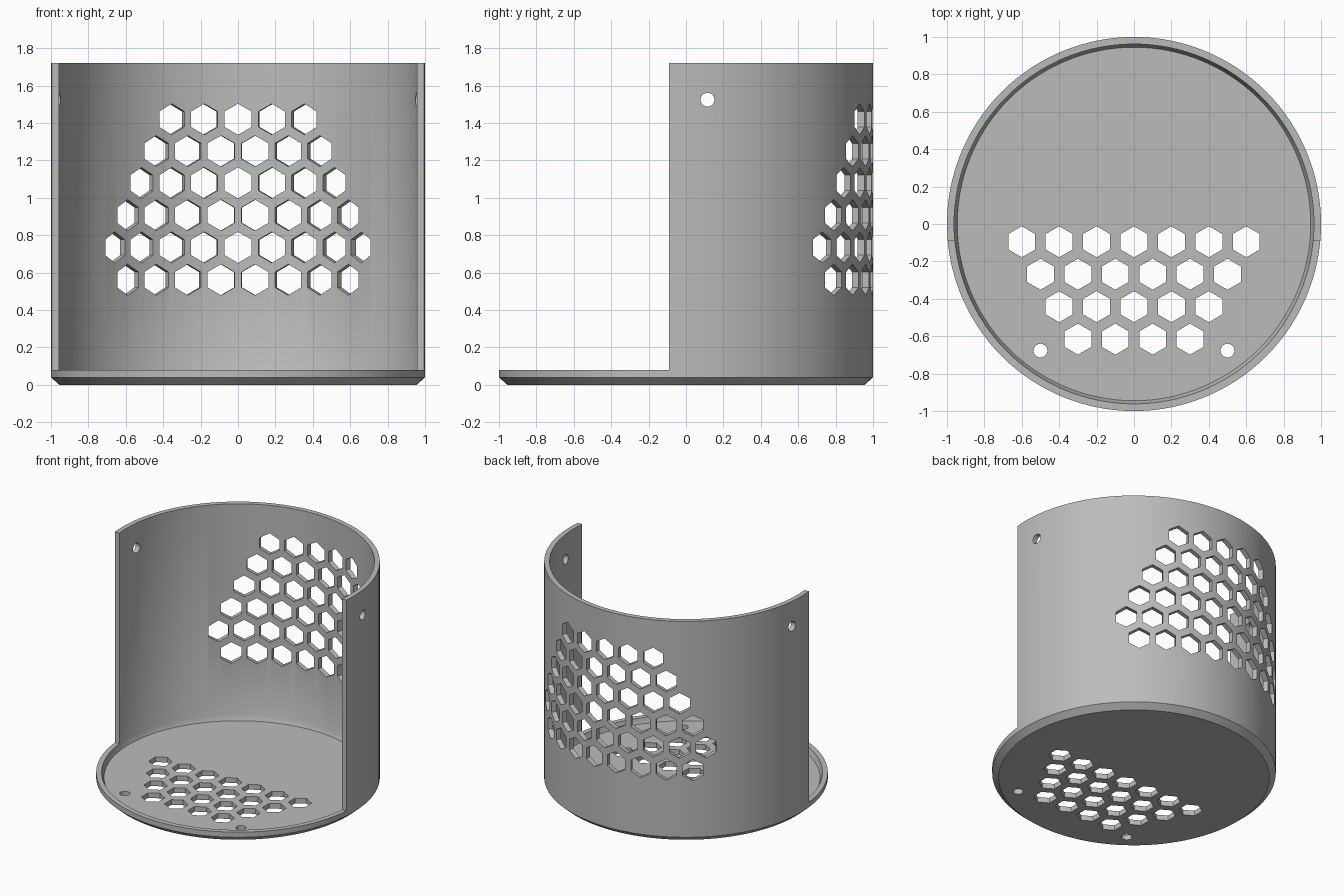
import bpy, bmesh, math
from mathutils import Matrix, Vector

if "Cube" in bpy.data.objects:
    bpy.data.objects.remove(bpy.data.objects["Cube"])

SEGS = 128
HEX_R = 0.083


def finish(name, bm):
    bmesh.ops.recalc_face_normals(bm, faces=bm.faces)
    mesh = bpy.data.meshes.new(name)
    bm.to_mesh(mesh)
    bm.free()
    obj = bpy.data.objects.new(name, mesh)
    bpy.context.collection.objects.link(obj)
    return obj


def prism(bm, sides, radius, depth, matrix):
    bmesh.ops.create_cone(bm, cap_ends=True, segments=sides, radius1=radius,
                          radius2=radius, depth=depth, matrix=matrix)


def cut(obj, cutter):
    cutter.hide_render = True
    mod = obj.modifiers.new("cut", 'BOOLEAN')
    mod.operation = 'DIFFERENCE'
    mod.solver = 'EXACT'
    mod.object = cutter
    bpy.context.view_layer.objects.active = obj
    bpy.ops.object.modifier_apply(modifier=mod.name)
    bpy.data.objects.remove(cutter)


# Round cup: chamfered base, recessed floor and thin wall, turned about z
profile = [(0, 0), (0.955, 0), (1, 0.04), (1, 0.08), (1, 1.72),
           (0.962, 1.72), (0.962, 0.08), (0.945, 0.04), (0, 0.04)]
bm = bmesh.new()
verts = [bm.verts.new((r, 0, z)) for r, z in profile]
edges = [bm.edges.new(pair) for pair in zip(verts, verts[1:])]
bmesh.ops.spin(bm, geom=verts + edges, cent=(0, 0, 0), axis=(0, 0, 1),
               angle=math.tau, steps=SEGS)
bmesh.ops.remove_doubles(bm, verts=bm.verts, dist=1e-4)
holder = finish("perforated_holder", bm)

# Open front: remove the wall ahead of y = -0.09, leaving the low rim
bm = bmesh.new()
bmesh.ops.create_cube(bm, size=1, matrix=Matrix.Translation((0, -1.09, 1.08))
                      @ Matrix.Diagonal((3, 2, 2, 1)))
cut(holder, finish("front_cutter", bm))

# Wall honeycomb: rows set around the back, each hole pointing outward
bm = bmesh.new()
for z, count in zip((1.42, 1.25, 1.08, 0.907, 0.735, 0.562), (5, 6, 7, 8, 9, 8)):
    for i in range(count):
        angle = math.radians(10.8) * (i - (count - 1) / 2)
        out = Vector((math.sin(angle), math.cos(angle), 0))
        side = Vector((0, 0, 1)).cross(out)
        turn = Matrix((side, (0, 0, 1), out)).transposed().to_4x4()
        prism(bm, 6, HEX_R, 0.3, Matrix.Translation(out + Vector((0, 0, z))) @ turn)

# Floor honeycomb
for row, count in enumerate((7, 6, 5, 4)):
    for i in range(count):
        x = 0.2 * (i - (count - 1) / 2)
        prism(bm, 6, HEX_R, 0.3, Matrix.Translation((x, -0.095 - 0.1735 * row, 0)))

# Round screw holes in the floor and through both side walls
for s in (-1, 1):
    prism(bm, 32, 0.037, 0.3, Matrix.Translation((s * 0.5, -0.677, 0)))
    prism(bm, 32, 0.037, 0.3, Matrix.Translation((s, 0.115, 1.525))
          @ Matrix.Rotation(math.pi / 2, 4, 'Y'))
cut(holder, finish("hole_cutter", bm))

# Plain grey finish, smooth round walls with crisp edges
grey = bpy.data.materials.new("grey")
grey.diffuse_color = (0.5, 0.5, 0.5, 1)
grey.use_nodes = True
grey.node_tree.nodes["Principled BSDF"].inputs["Base Color"].default_value = grey.diffuse_color
holder.data.materials.clear()
holder.data.materials.append(grey)
bpy.ops.object.select_all(action='DESELECT')
holder.select_set(True)
bpy.context.view_layer.objects.active = holder
bpy.ops.object.shade_smooth_by_angle(angle=math.radians(25))
